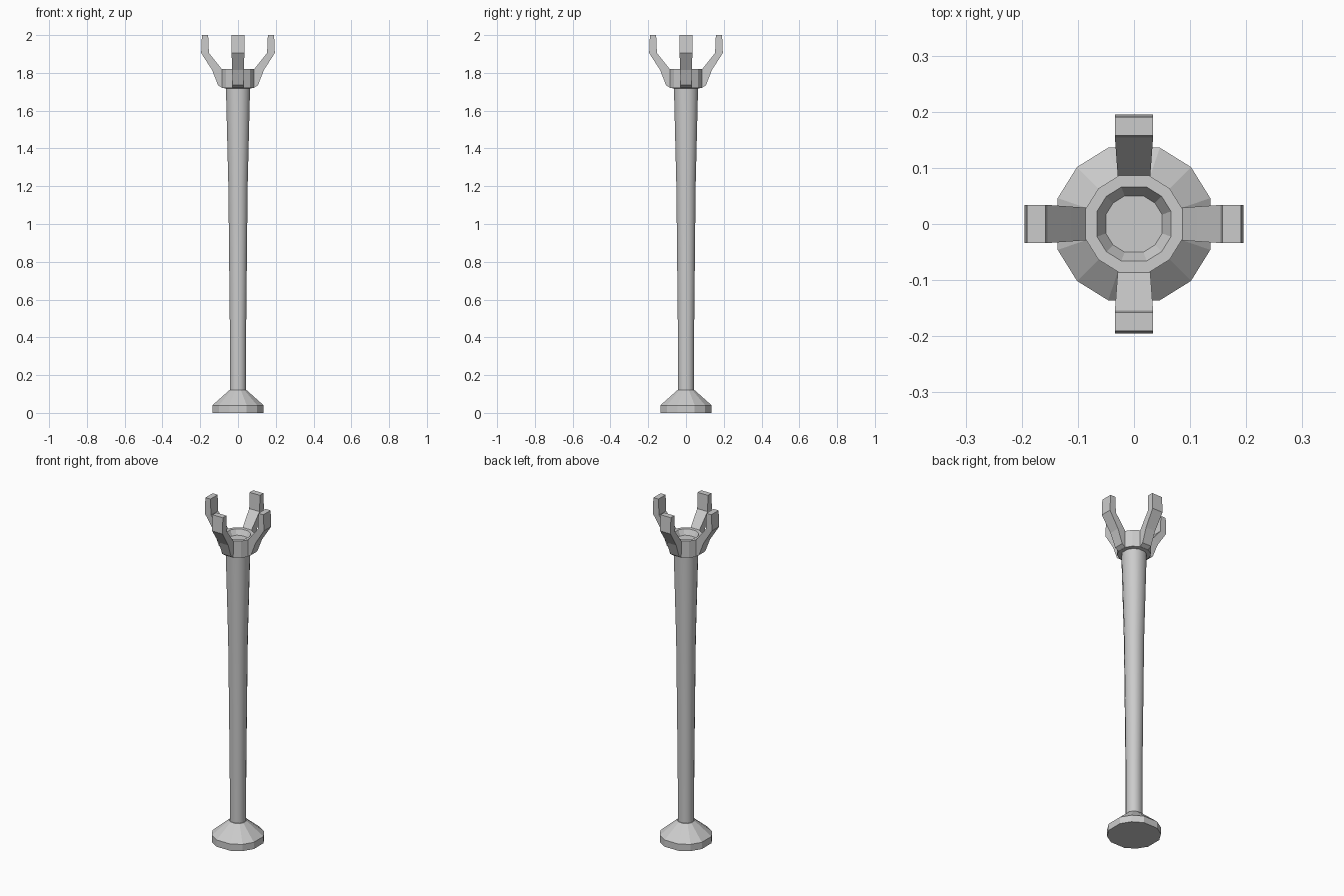
import bpy, math

if "Cube" in bpy.data.objects:
    bpy.data.objects.remove(bpy.data.objects["Cube"])

# Twelve-sided ring with slightly wider faces on the four cardinal sides
ANGLES = [math.radians(q * 90 + a) for q in range(4) for a in (18.7, 45, 71.3)]
N = len(ANGLES)
C = math.cos(math.radians(18.7))


def make_object(name, verts, faces):
    mesh = bpy.data.meshes.new(name)
    mesh.from_pydata(verts, [], faces)
    obj = bpy.data.objects.new(name, mesh)
    bpy.context.collection.objects.link(obj)
    return obj


def lathe(name, profile):
    """Closed turned solid; profile = (half width across cardinal faces, z), bottom to top."""
    verts = [(r / C * math.cos(a), r / C * math.sin(a), z)
             for r, z in profile for a in ANGLES]
    faces = [(k * N + i, k * N + (i + 1) % N, (k + 1) * N + (i + 1) % N, (k + 1) * N + i)
             for k in range(len(profile) - 1) for i in range(N)]
    last = (len(profile) - 1) * N
    faces.append(tuple(reversed(range(N))))
    faces.append(tuple(range(last, last + N)))
    return make_object(name, verts, faces)


# Flared foot
lathe("foot", [(0.136, 0), (0.136, 0.04), (0.046, 0.12)])

# Tapered shaft
shaft = lathe("shaft", [(0.042, 0.11), (0.043, 0.43), (0.051, 1.2), (0.064, 1.725)])
for poly in shaft.data.polygons:
    poly.use_smooth = len(poly.vertices) == 4

# Hollowed collar
lathe("collar", [(0.064, 1.718), (0.085, 1.72), (0.085, 1.82), (0.066, 1.82), (0.05, 1.79)])

# Four prongs: sections of (outer x, outer z, inner x, inner z, half width)
SECTIONS = [
    (0.083, 1.72, 0.083, 1.82, 0.028),
    (0.106, 1.735, 0.086, 1.82, 0.029),
    (0.137, 1.815, 0.112, 1.853, 0.031),
    (0.195, 1.905, 0.154, 1.905, 0.034),
    (0.191, 2.0, 0.158, 2.0, 0.034),
]
for n, side in enumerate(("right", "back", "left", "front")):
    verts, faces = [], [(3, 2, 1, 0)]
    for ox, oz, ix, iz, w in SECTIONS:
        verts += [(ox, -w, oz), (ox, w, oz), (ix, w, iz), (ix, -w, iz)]
    for k in range(len(SECTIONS) - 1):
        b = k * 4
        faces += [(b + i, b + (i + 1) % 4, b + 4 + (i + 1) % 4, b + 4 + i) for i in range(4)]
    e = len(verts) - 4
    faces.append((e, e + 1, e + 2, e + 3))
    prong = make_object("prong_" + side, verts, faces)
    prong.rotation_euler.z = n * math.pi / 2
